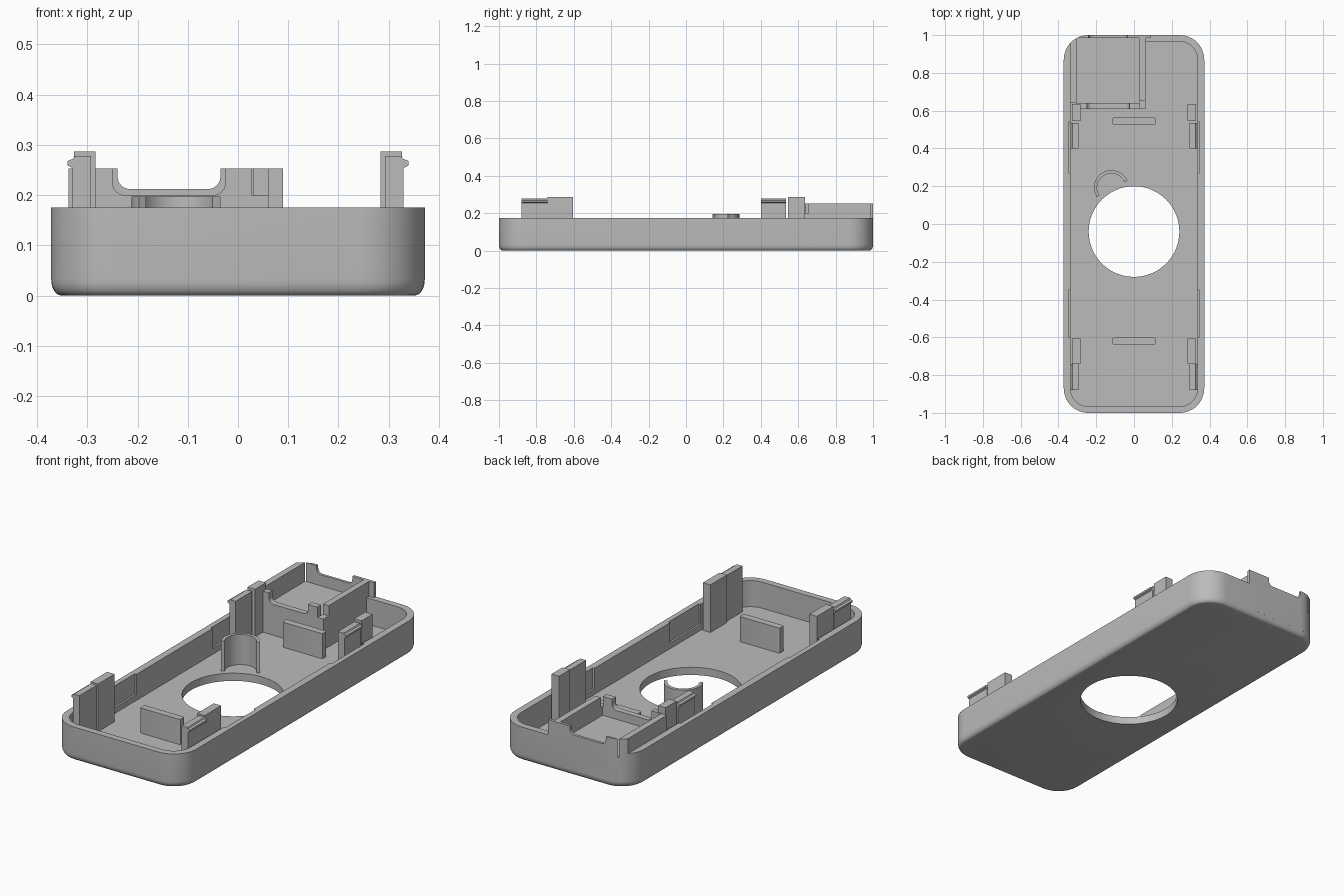
import bpy, bmesh, math

if "Cube" in bpy.data.objects:
    bpy.data.objects.remove(bpy.data.objects["Cube"])

mat = bpy.data.materials.new("light_grey")
mat.diffuse_color = (0.5, 0.5, 0.5, 1)
mat.use_nodes = True
mat.node_tree.nodes["Principled BSDF"].inputs["Base Color"].default_value = mat.diffuse_color

W, L, H, FLOOR = 0.372, 1.0, 0.175, 0.04


def round_rect(x, y, r, n=12):
    """Outline of a rounded rectangle with half sizes x, y."""
    pts = []
    for k, (sx, sy) in enumerate([(1, 1), (-1, 1), (-1, -1), (1, -1)]):
        for i in range(n + 1):
            a = math.pi / 2 * (k + i / n)
            pts.append((sx * (x - r) + r * math.cos(a), sy * (y - r) + r * math.sin(a)))
    return pts


def loft(name, rings):
    """Solid from a stack of (outline, z) rings."""
    bm = bmesh.new()
    loops = [[bm.verts.new((x, y, z)) for x, y in pts] for pts, z in rings]
    n = len(loops[0])
    for a, b in zip(loops, loops[1:]):
        for i in range(n):
            j = (i + 1) % n
            bm.faces.new((a[i], a[j], b[j], b[i]))
    bm.faces.new(loops[0][::-1])
    bm.faces.new(loops[-1])
    bmesh.ops.recalc_face_normals(bm, faces=bm.faces)
    me = bpy.data.meshes.new(name)
    bm.to_mesh(me)
    bm.free()
    ob = bpy.data.objects.new(name, me)
    bpy.context.collection.objects.link(ob)
    me.materials.append(mat)
    return ob


def prism(name, pts, z0, z1):
    return loft(name, [(pts, z0), (pts, z1)])


def box(name, x0, x1, y0, y1, z0, z1):
    return prism(name, [(x0, y0), (x1, y0), (x1, y1), (x0, y1)], z0, z1)


def across(name, pts, y0, y1):
    """Extrude an x-z profile along y."""
    ob = prism(name, pts, y0, y1)
    for v in ob.data.vertices:
        x, z, y = v.co
        v.co = (x, y, z)
    ob.data.flip_normals()
    return ob


def boolean(ob, tool, op='DIFFERENCE'):
    bpy.context.view_layer.objects.active = ob
    m = ob.modifiers.new(op, 'BOOLEAN')
    m.operation, m.object, m.solver = op, tool, 'EXACT'
    bpy.ops.object.modifier_apply(modifier=m.name)
    bpy.data.objects.remove(tool)


def notch_profile(x0, x1, z0, r, n=6):
    """U-shaped notch with rounded lower corners, open at the top."""
    pts = [(x0, 0.3)]
    for cx, start in ((x0 + r, math.pi), (x1 - r, 1.5 * math.pi)):
        for i in range(n + 1):
            a = start + math.pi / 2 * i / n
            pts.append((cx + r * math.cos(a), z0 + r + r * math.sin(a)))
    return pts + [(x1, 0.3)]


# Tray with rounded lower edge
rings = []
for i in range(7):
    a = math.pi / 2 * i / 6
    d = 0.02 * (1 - math.sin(a))
    rings.append((round_rect(W - d, L - d, 0.13 - d), 0.032 * (1 - math.cos(a))))
rings.append((round_rect(W, L, 0.13), H))
tray = loft("tray", rings)
boolean(tray, prism("cavity", round_rect(0.336, 0.966, 0.096), FLOOR, 0.4))

# Round opening in the floor
circle = [(0.24 * math.cos(i * math.pi / 36), -0.04 + 0.24 * math.sin(i * math.pi / 36))
          for i in range(72)]
boolean(tray, prism("opening", circle, -0.1, 0.1))

# Recesses inside the long walls
for s in (-1, 1):
    for y0, y1 in ((-0.6, -0.35), (0.27, 0.54)):
        x0, x1 = sorted((s * 0.32, s * 0.346))
        boolean(tray, box("recess", x0, x1, y0, y1, 0.07, 0.3))

# Thin end wall behind the compartment, notched
boolean(tray, box("end_pocket", -0.305, 0.03, 0.9, 0.986, 0.155, 0.3))

# Compartment: solid block, pocket, rounded notches, trimmed to the tray corner
comp = box("compartment", -0.338, 0.062, 0.61, 1.02, 0.03, 0.253)
boolean(comp, box("corner_step", -0.4, -0.305, 0.5, 0.64, 0.0, 0.4))
boolean(comp, box("pocket", -0.305, 0.03, 0.64, 0.986, 0.155, 0.4))
boolean(comp, across("front_notch", notch_profile(-0.25, -0.025, 0.2, 0.025), 0.55, 0.7))
boolean(comp, across("rear_notch", notch_profile(-0.24, -0.035, 0.212, 0.025), 0.9, 1.1))
boolean(comp, box("side_notch", 0.028, 0.1, 0.5, 0.655, 0.2, 0.4))
boolean(comp, prism("trim", round_rect(W, L, 0.13), -0.1, 0.5), 'INTERSECT')
box("end_wall_tab", 0.05, 0.09, 0.985, 1.0, 0.16, 0.253)

# Upright cross plates
for name, y in (("front_plate", -0.62), ("rear_plate", 0.545)):
    prism(name, [(x, y + v) for x, v in round_rect(0.115, 0.018, 0.008, 3)], 0.03, 0.17)

# Curved guide wall
arc = [math.radians(23 + 190 * i / 28) for i in range(29)]
pts = [(-0.12 + 0.092 * math.cos(a), 0.193 + 0.092 * math.sin(a)) for a in arc]
pts += [(-0.12 + 0.075 * math.cos(a), 0.193 + 0.075 * math.sin(a)) for a in reversed(arc)]
prism("curved_guide", pts, 0.03, 0.197)

# Snap clips with hooked tips and the posts beside them
hook = [(0.293, 0.03), (0.33, 0.03), (0.33, 0.254), (0.34, 0.259),
        (0.34, 0.268), (0.329, 0.272), (0.325, 0.278), (0.293, 0.278)]
for side, s in (("left", -1), ("right", 1)):
    for end, c0, c1, p0, p1 in (("front", -0.88, -0.74, -0.74, -0.605),
                                ("rear", 0.4, 0.535, 0.545, 0.635)):
        prof = [(s * x, z) for x, z in hook]
        across(f"{side}_{end}_clip", prof if s > 0 else prof[::-1], c0, c1)
        x0, x1 = sorted((s * 0.284, s * 0.327))
        box(f"{side}_{end}_post", x0, x1, p0, p1, 0.03, 0.287)

# Consistent normals, smooth curves with sharp edges
for ob in list(bpy.context.scene.objects):
    bm = bmesh.new()
    bm.from_mesh(ob.data)
    bmesh.ops.recalc_face_normals(bm, faces=bm.faces)
    bm.to_mesh(ob.data)
    bm.free()
    bpy.ops.object.select_all(action='DESELECT')
    ob.select_set(True)
    bpy.context.view_layer.objects.active = ob
    bpy.ops.object.shade_smooth_by_angle(angle=math.radians(30))
